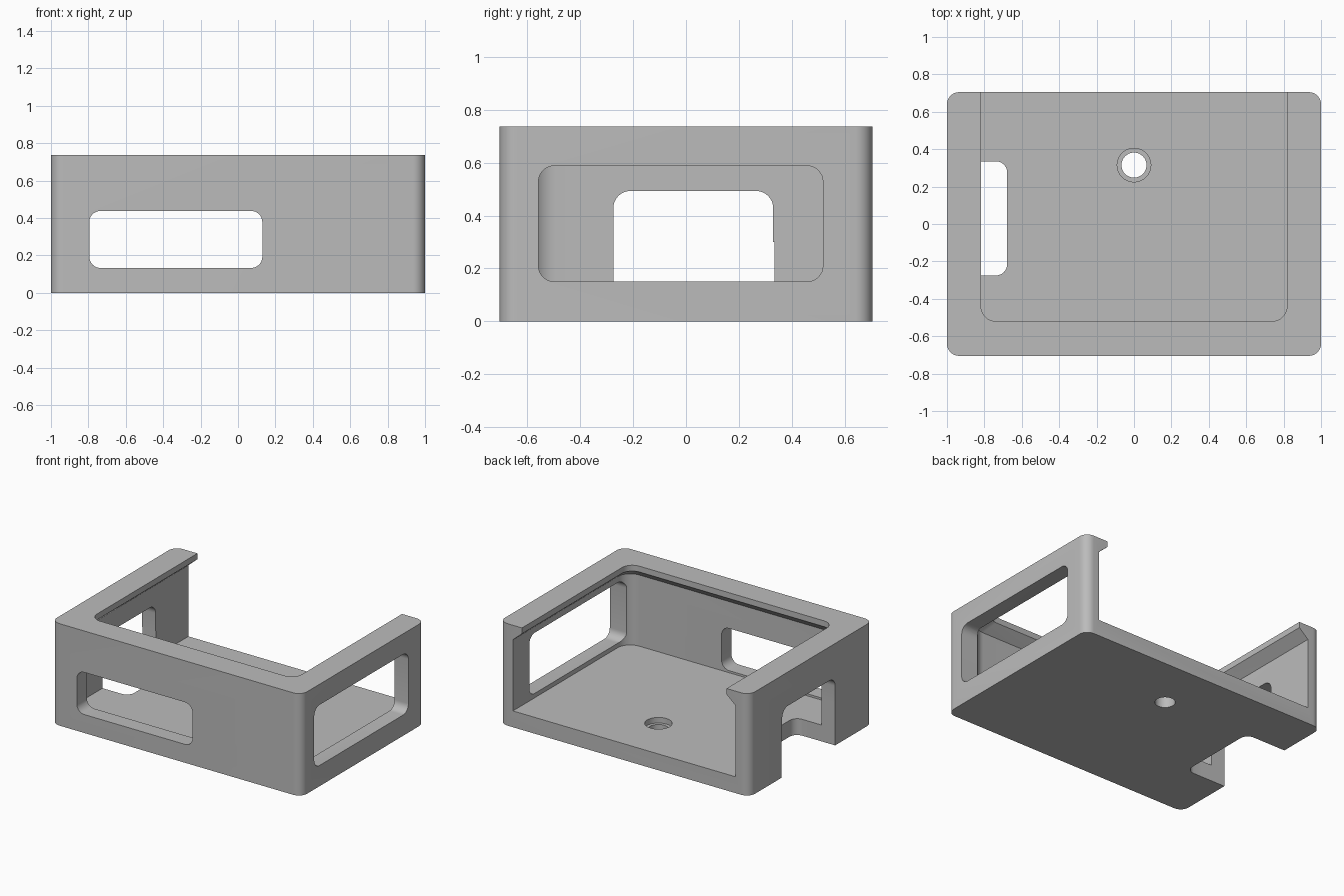
import bpy, bmesh, math
from mathutils import Vector

if "Cube" in bpy.data.objects:
    bpy.data.objects.remove(bpy.data.objects["Cube"])

grey = bpy.data.materials.new("light_grey")
grey.diffuse_color = (0.5, 0.5, 0.5, 1)
grey.use_nodes = True
grey.node_tree.nodes["Principled BSDF"].inputs["Base Color"].default_value = grey.diffuse_color


def rounded(u0, u1, v0, v1, r, steps=8):
    """Rounded rectangle outline as 2D points."""
    pts = []
    for i, (u, v) in enumerate([(u1 - r, v1 - r), (u0 + r, v1 - r),
                                (u0 + r, v0 + r), (u1 - r, v0 + r)]):
        for k in range(steps + 1):
            a = math.pi / 2 * (i + k / steps)
            pts.append((u + r * math.cos(a), v + r * math.sin(a)))
    return pts


def circle(cx, cy, r, n=40):
    return [(cx + r * math.cos(2 * math.pi * i / n),
             cy + r * math.sin(2 * math.pi * i / n)) for i in range(n)]


def loft(name, sections, axis="z"):
    """Closed solid through (outline, height) sections stacked along an axis."""
    place = {"x": lambda u, v, h: Vector((h, u, v)),
             "y": lambda u, v, h: Vector((u, h, v)),
             "z": lambda u, v, h: Vector((u, v, h))}[axis]
    bm = bmesh.new()
    rings = [[bm.verts.new(place(u, v, h)) for u, v in pts] for pts, h in sections]
    n = len(rings[0])
    for a, b in zip(rings, rings[1:]):
        for i in range(n):
            bm.faces.new((a[i], a[(i + 1) % n], b[(i + 1) % n], b[i]))
    bm.faces.new(rings[0])
    bm.faces.new(rings[-1])
    bmesh.ops.recalc_face_normals(bm, faces=bm.faces)
    mesh = bpy.data.meshes.new(name)
    bm.to_mesh(mesh)
    bm.free()
    mesh.materials.append(grey)
    obj = bpy.data.objects.new(name, mesh)
    bpy.context.collection.objects.link(obj)
    return obj


def prism(name, outline, h0, h1, axis="z"):
    return loft(name, [(outline, h0), (outline, h1)], axis)


# Outer block with rounded vertical corners
tray = prism("open_back_tray", rounded(-1, 1, -0.705, 0.705, 0.065), 0, 0.737)

# Cavity open at the back, narrowing to an overhanging lip at the top
wide = rounded(-0.89, 0.89, -0.592, 1.2, 0.1)
narrow = rounded(-0.818, 0.818, -0.52, 1.2, 0.08)
cutters = [
    loft("cavity", [(wide, 0.118), (wide, 0.632), (narrow, 0.695), (narrow, 0.9)]),
    # Windows in the front and right walls
    prism("front_window", rounded(-0.795, 0.13, 0.133, 0.438, 0.06), -0.9, -0.5, "y"),
    prism("right_window", rounded(-0.558, 0.518, 0.15, 0.588, 0.06), 0.8, 1.2, "x"),
    # Notch through the left wall and into the floor
    prism("wall_notch", rounded(-0.275, 0.33, -0.3, 0.493, 0.065), -1.2, -0.8, "x"),
    prism("floor_notch", rounded(-1.3, -0.678, -0.275, 0.335, 0.06), -0.1, 0.3),
    # Counterbored screw hole
    prism("screw_hole", circle(0, 0.315, 0.067), -0.1, 0.3),
    prism("counterbore", circle(0, 0.315, 0.09), 0.078, 0.3),
]

bpy.context.view_layer.objects.active = tray
tray.select_set(True)
for cutter in cutters:
    mod = tray.modifiers.new(cutter.name, "BOOLEAN")
    mod.operation = "DIFFERENCE"
    mod.solver = "EXACT"
    mod.object = cutter
    bpy.ops.object.modifier_apply(modifier=mod.name)
    bpy.data.objects.remove(cutter)

bpy.ops.object.shade_smooth_by_angle(angle=math.radians(25))
